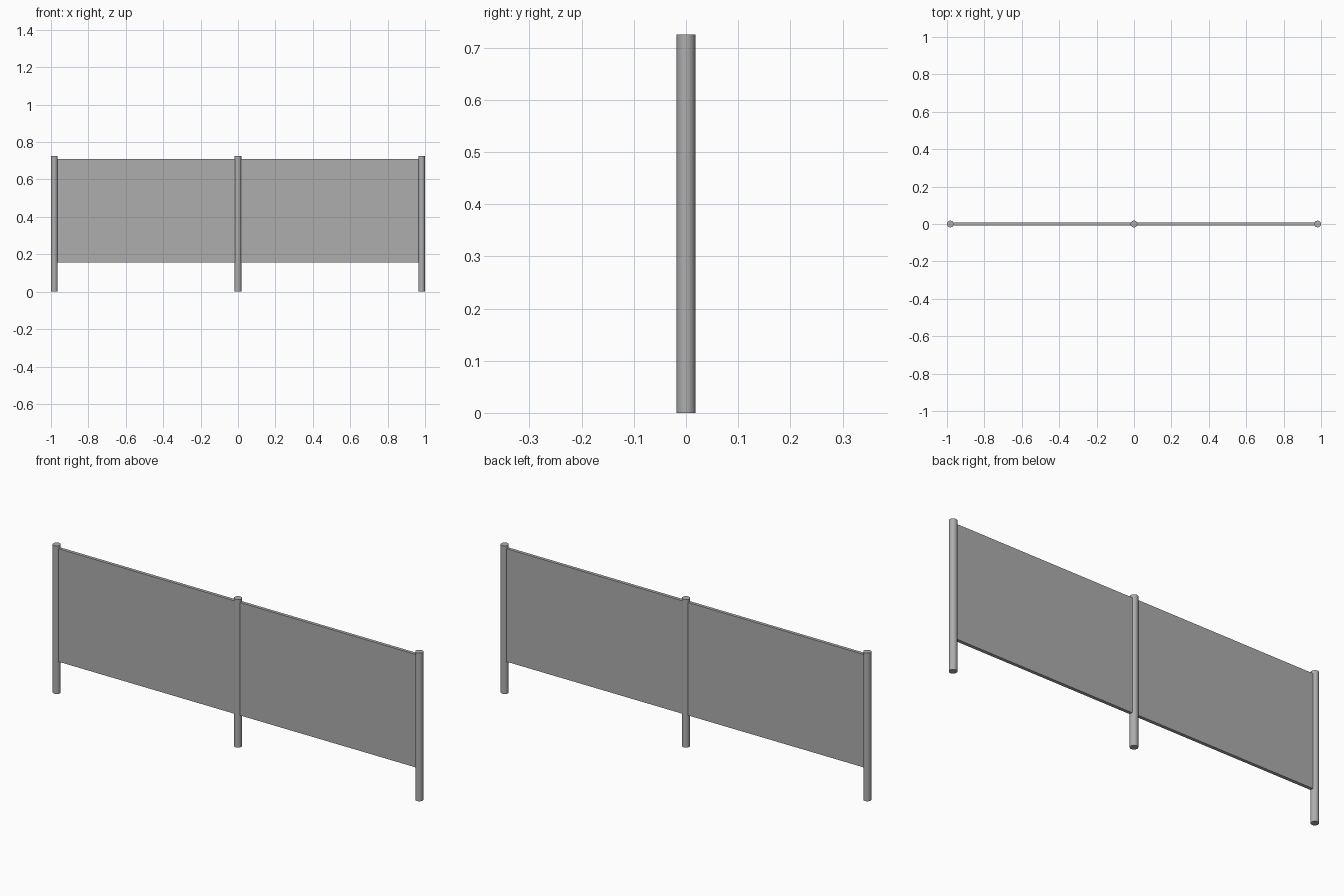
import bpy

cube = bpy.data.objects.get("Cube")
if cube:
    bpy.data.objects.remove(cube, do_unlink=True)

RADIUS, HEIGHT = 0.018, 0.725
SPAN = 1 - RADIUS                 # centre distance between neighbouring posts
PANEL_LOW, PANEL_TOP, PANEL_THICK = 0.157, 0.71, 0.016

grey = bpy.data.materials.new("plain grey")
grey.use_nodes = True
colour = (0.42, 0.42, 0.42, 1)
grey.diffuse_color = colour
grey.node_tree.nodes["Principled BSDF"].inputs["Base Color"].default_value = colour


def finish(name):
    obj = bpy.context.object
    obj.name = name
    obj.data.materials.append(grey)
    return obj


# Round upright posts
for name, x in (("right_post", -SPAN), ("middle_post", 0), ("left_post", SPAN)):
    bpy.ops.mesh.primitive_cylinder_add(
        vertices=32, radius=RADIUS, depth=HEIGHT, location=(x, 0, HEIGHT / 2))
    finish(name)
    bpy.ops.object.shade_smooth_by_angle()

# Thin flat panels, with ends set just inside the posts
for name, side in (("right_panel", -1), ("left_panel", 1)):
    bpy.ops.mesh.primitive_cube_add(
        size=1, location=(side * SPAN / 2, 0, (PANEL_LOW + PANEL_TOP) / 2))
    panel = finish(name)
    panel.scale = (SPAN - RADIUS, PANEL_THICK, PANEL_TOP - PANEL_LOW)
    bpy.ops.object.transform_apply(location=False, rotation=False, scale=True)
